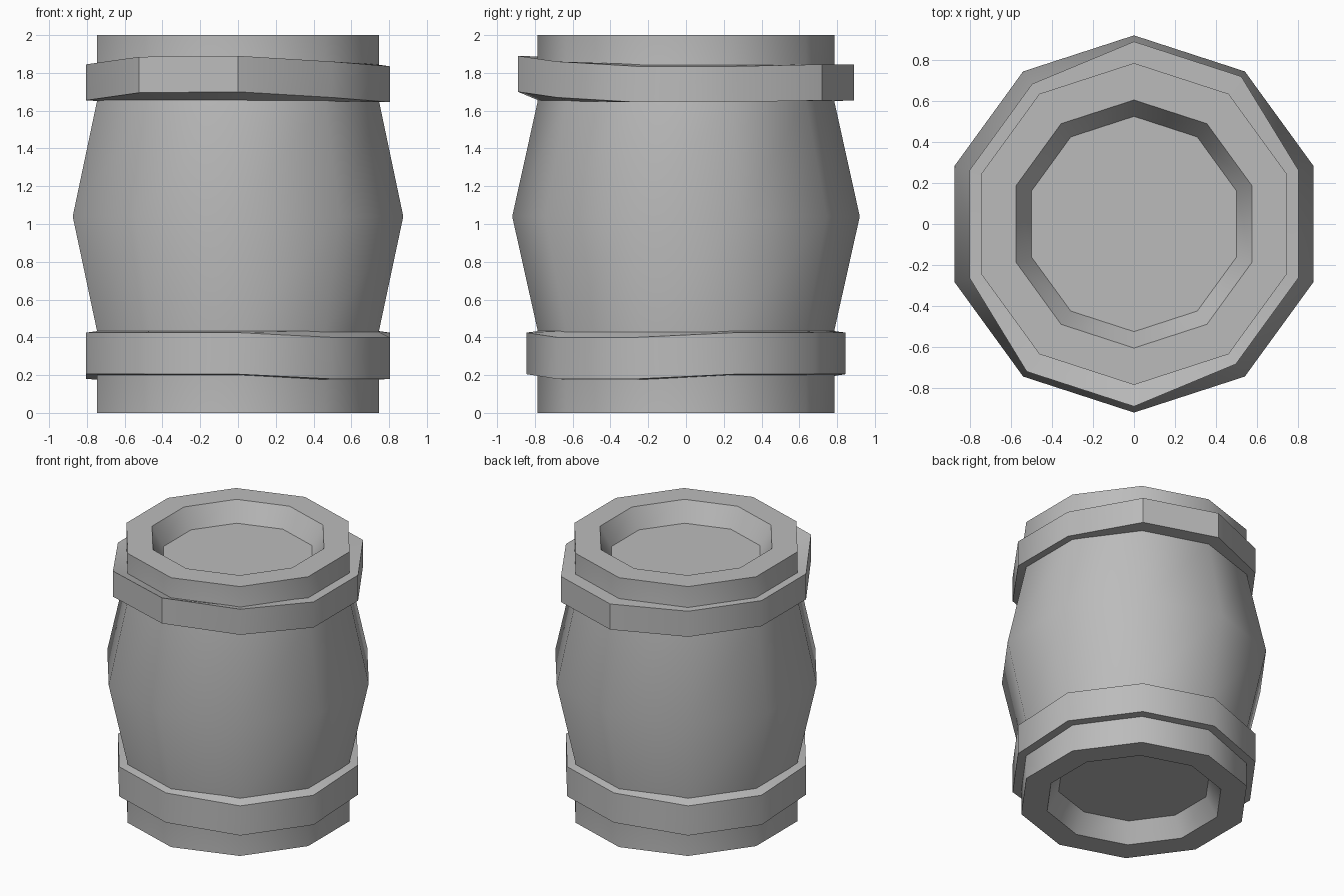
import bpy, bmesh, math

cube = bpy.data.objects.get("Cube")
if cube:
    bpy.data.objects.remove(cube, do_unlink=True)

SIDES = 10
STEP = 36

grey = bpy.data.materials.new("barrel_grey")
grey.use_nodes = True
colour = (0.5, 0.5, 0.5, 1)
grey.diffuse_color = colour
grey.node_tree.nodes["Principled BSDF"].inputs["Base Color"].default_value = colour


def loft(name, section, closed):
    """Sweep section(angle) -> [(radius, z)] round the axis; cap ends unless closed."""
    bm = bmesh.new()
    columns = []
    for i in range(SIDES):
        angle = 18 + STEP * i
        a = math.radians(angle)
        columns.append([bm.verts.new((r * math.cos(a), r * math.sin(a), z))
                        for r, z in section(angle)])
    count = len(columns[0])
    for i in range(SIDES):
        here, after = columns[i], columns[(i + 1) % SIDES]
        for j in range(count if closed else count - 1):
            k = (j + 1) % count
            bm.faces.new((here[j], after[j], after[k], here[k]))
    if not closed:
        bm.faces.new([c[0] for c in columns])
        bm.faces.new([c[-1] for c in columns])
    bmesh.ops.recalc_face_normals(bm, faces=bm.faces[:])
    mesh = bpy.data.meshes.new(name)
    bm.to_mesh(mesh)
    bm.free()
    mesh.materials.append(grey)
    obj = bpy.data.objects.new(name, mesh)
    bpy.context.collection.objects.link(obj)
    bpy.ops.object.select_all(action='DESELECT')
    obj.select_set(True)
    bpy.context.view_layer.objects.active = obj
    bpy.ops.object.shade_smooth_by_angle(angle=math.radians(38))
    return obj


# Barrel body with a recessed lid at each end
def body_section(angle):
    return [(0.525, 0.14), (0.605, 0), (0.785, 0), (0.785, 0.435),
            (0.92, 1.04), (0.785, 1.65), (0.785, 2), (0.605, 2), (0.525, 1.86)]


# Lower hoop, sagging on two opposite sides
def lower_section(angle):
    sag = 0.025 if angle in (126, 162, 306, 342) else 0
    return [(0.77, 0.2 - sag), (0.845, 0.205 - sag),
            (0.845, 0.425 - sag), (0.77, 0.435)]


# Upper hoop, knocked loose on two opposite sides and lifted at the front
LIFT = {198: 0.01, 234: 0.05, 270: 0.055, 306: 0.025}


def upper_section(angle):
    radius = 0.89 if angle in (54, 90, 234, 270) else 0.845
    lift = LIFT.get(angle, 0.01 if 54 <= angle <= 162 else 0)
    return [(0.77, 1.65), (radius, 1.645 + lift),
            (radius, 1.835 + lift), (0.77, 1.845)]


loft("barrel_body", body_section, False)
loft("lower_hoop", lower_section, True)
loft("upper_hoop", upper_section, True)
